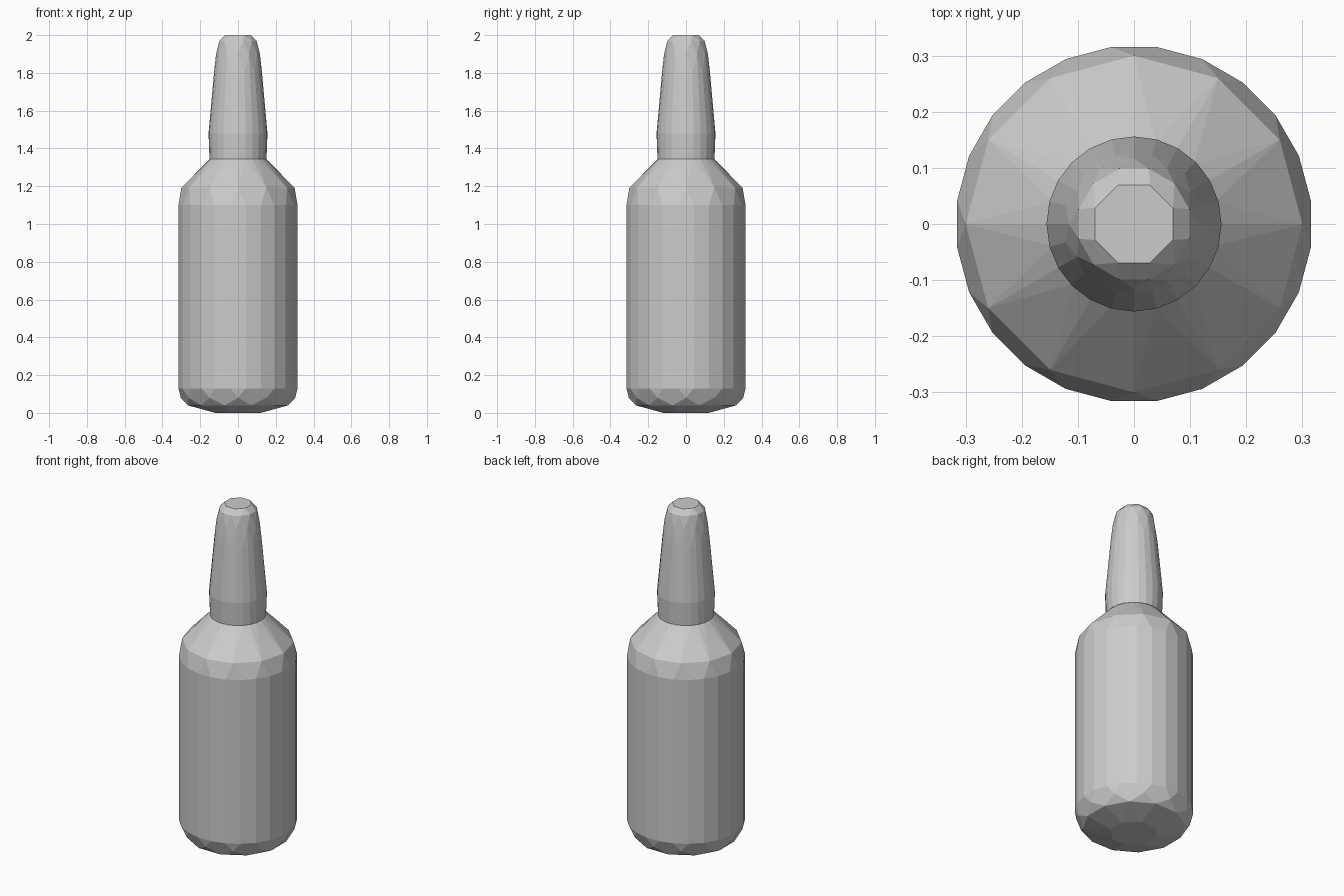
import bpy, bmesh, math

if "Cube" in bpy.data.objects:
    bpy.data.objects.remove(bpy.data.objects["Cube"])


def faceted_solid(name, rings, open_z):
    """Wrap staggered rings (radius, z, sides, twist in steps) in a faceted convex skin,
    leaving it open at the hidden joint height."""
    bm = bmesh.new()
    for radius, z, sides, twist in rings:
        for i in range(sides):
            a = (i + twist) * math.tau / sides
            bm.verts.new((radius * math.cos(a), radius * math.sin(a), z))
    hull = bmesh.ops.convex_hull(bm, input=bm.verts[:])
    loose = [v for v in hull["geom_interior"] if isinstance(v, bmesh.types.BMVert)]
    bmesh.ops.delete(bm, geom=loose, context="VERTS")
    # remove the disc hidden inside the joint
    inner = [f for f in bm.faces if all(abs(v.co.z - open_z) < 1e-4 for v in f.verts)]
    bmesh.ops.delete(bm, geom=inner, context="FACES_ONLY")
    bmesh.ops.recalc_face_normals(bm, faces=bm.faces[:])
    mesh = bpy.data.meshes.new(name)
    bm.to_mesh(mesh)
    bm.free()
    obj = bpy.data.objects.new(name, mesh)
    bpy.context.collection.objects.link(obj)
    return obj


JOINT = 1.345

# Bottle body: chamfered base, straight wall, sloping shoulder
faceted_solid("bottle_body", [
    (0.13, 0.0, 8, 0.5),
    (0.275, 0.04, 12, 0.5),
    (0.303, 0.08, 12, 0.0),
    (0.318, 0.13, 24, 0.5),
    (0.318, 1.10, 24, 0.5),
    (0.300, 1.19, 12, 0.0),
    (0.150, JOINT, 24, 0.0),
], JOINT)

# Tapered cap: short collar, long taper, rounded tip
faceted_solid("tapered_cap", [
    (0.151, JOINT, 24, 0.0),
    (0.156, 1.48, 24, 0.0),
    (0.127, 1.80, 24, 0.0),
    (0.116, 1.90, 12, 0.0),
    (0.102, 1.97, 12, 0.5),
    (0.075, 2.0, 8, 0.5),
], JOINT)
